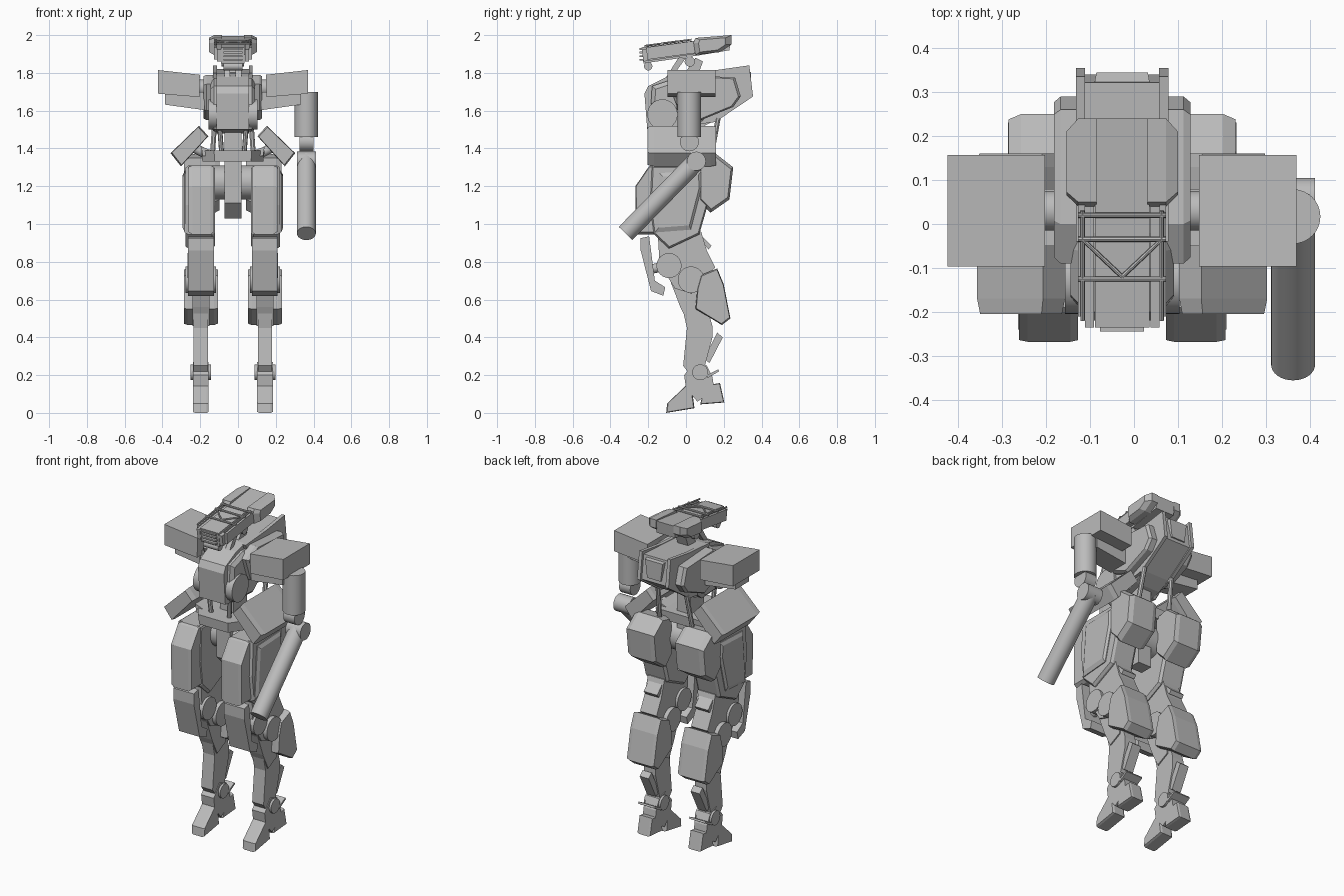
import bpy, bmesh, math
from mathutils import Vector

CX = -0.027  # body centre line (the single arm shifts the bounds)
grey = bpy.data.materials.new("neutral grey")
grey.diffuse_color = (0.5, 0.5, 0.5, 1)


def finish(name, bm, mirror):
    bmesh.ops.recalc_face_normals(bm, faces=bm.faces)
    me = bpy.data.meshes.new(name)
    bm.to_mesh(me)
    bm.free()
    me.materials.append(grey)
    ob = bpy.data.objects.new(name, me)
    ob.location.x = CX
    bpy.context.collection.objects.link(ob)
    if mirror:
        ob.modifiers.new("mirror", 'MIRROR')
    return ob


def loft(name, pts, sections, axis='x', mirror=False):
    """Profile swept along an axis; each section is (position, scale)."""
    bm = bmesh.new()
    ca = sum(p[0] for p in pts) / len(pts)
    cb = sum(p[1] for p in pts) / len(pts)
    rings = []
    for pos, s in sections:
        ring = []
        for a, b in pts:
            a, b = ca + (a - ca) * s, cb + (b - cb) * s
            co = {'x': (pos, a, b), 'y': (a, pos, b), 'z': (a, b, pos)}[axis]
            ring.append(bm.verts.new(co))
        rings.append(ring)
    n = len(pts)
    for r, q in zip(rings, rings[1:]):
        for i in range(n):
            j = (i + 1) % n
            bm.faces.new((r[i], r[j], q[j], q[i]))
    bm.faces.new(rings[0])
    bm.faces.new(rings[-1])
    return finish(name, bm, mirror)


def slab(name, pts, x0, x1, mirror=False, axis='x'):
    return loft(name, pts, [(x0, 1), (x1, 1)], axis, mirror)


def box(name, x, y, z, mirror=False):
    return slab(name, [(y[0], z[0]), (y[1], z[0]), (y[1], z[1]), (y[0], z[1])], x[0], x[1], mirror)


def rod(name, p, q, r, mirror=False, seg=32):
    p, q = Vector(p), Vector(q)
    bm = bmesh.new()
    bmesh.ops.create_cone(bm, cap_ends=True, segments=seg, radius1=r, radius2=r, depth=(q - p).length)
    rot = (q - p).to_track_quat('Z', 'Y')
    for v in bm.verts:
        v.co = rot @ v.co + (p + q) / 2
    ob = finish(name, bm, mirror)
    if seg > 8:
        bpy.ops.object.select_all(action='DESELECT')
        bpy.context.view_layer.objects.active = ob
        ob.select_set(True)
        bpy.ops.object.shade_smooth_by_angle(angle=math.radians(30))
    return ob


def disc(name, y, z, r, x0, x1, mirror=True):
    return rod(name, (x0, y, z), (x1, y, z), r, mirror)


# Head: tilted sensor block, side rails, rear hood and cage
slab("head_core", [(-.235, 1.935), (-.225, 1.85), (.05, 1.89), (.23, 1.92), (.24, 1.995), (.04, 1.97)], -.062, .062)
slab("head_rail", [(-.235, 1.925), (-.225, 1.86), (.05, 1.90), (.05, 1.96)], .064, .085, True)
slab("head_outer_rail", [(-.21, 1.935), (-.205, 1.87), (.05, 1.905), (.05, 1.97)], .085, .1, True)
loft("hood_pod", [(.04, 1.96), (.05, 1.895), (.18, 1.91), (.24, 1.95), (.24, 2.0), (.05, 1.985)],
     [(.058, 1), (.1, 1), (.127, .72)], mirror=True)
for y in (.02, -.035, -.125):
    z = 1.972 + y * .13
    rod("cage_bar", (-.1, y, z), (.1, y, z), .006, seg=8)
rod("cage_brace", (.09, -.035, 1.968), (0, -.12, 1.957), .005, True, 8)
rod("cage_side", (.09, .03, 1.976), (.09, -.22, 1.943), .005, True, 8)
for i in range(4):
    z = 1.865 + i * .019
    box("face_louver", (-.05, .05), (-.245, -.22), (z, z + .009))
disc("chin_roller", -.2, 1.835, .022, -.05, .05, False)
disc("neck_pivot", .02, 1.86, .027, -.06, .06, False)
slab("neck", [(-.11, 1.77), (-.08, 1.77), (.0, 1.88), (-.04, 1.88)], .015, .045, True)
slab("neck_rear", [(-.02, 1.78), (.06, 1.78), (.09, 1.86), (.05, 1.88)], -.035, .035)

# Torso
slab("chest_core", [(-.2, 1.73), (-.22, 1.69), (-.205, 1.50), (-.03, 1.48), (.08, 1.51), (.155, 1.55),
                    (.34, 1.675), (.322, 1.82), (.15, 1.81), (-.02, 1.80), (-.1, 1.78)], -.086, .086)
loft("chest_side", [(-.18, 1.73), (-.19, 1.56), (-.16, 1.5), (.03, 1.49), (.1, 1.55), (.1, 1.76), (-.06, 1.77)],
     [(.08, 1), (.1, 1), (.118, .85)], mirror=True)
disc("chest_disc", -.125, 1.58, .08, .08, .13)
slab("back_rail", [(-.04, 1.80), (.16, 1.815), (.335, 1.84), (.355, 1.675), (.155, 1.54), (.08, 1.53)], .084, .105, True)
loft("back_pod", [(-.09, 1.74), (.0, 1.79), (.26, 1.775), (.29, 1.675), (.25, 1.62), (.08, 1.55), (-.04, 1.6)],
     [(.1, 1), (.14, 1), (.155, .93)], mirror=True)
loft("back_hatch", [(-.065, 1.81), (.065, 1.81), (.05, 1.69), (-.05, 1.69)], [(.31, 1), (.345, .9)], 'y')
rod("front_waist_strut", (.07, -.14, 1.51), (.06, -.13, 1.38), .013, True, 8)
rod("rear_waist_strut", (.095, .17, 1.56), (.11, .13, 1.34), .014, True, 8)

# Waist and pelvis
loft("belt", [(-.16, .1), (-.168, -.1), (-.1, -.2), (.1, -.2), (.168, -.1), (.16, .1)], [(1.33, .96), (1.39, 1)], 'z')
slab("belt_end", [(.1, 1.385), (.168, 1.41), (.16, 1.36), (.1, 1.36)], -.13, .06, True, 'y')
box("spine", (-.045, .045), (-.07, .06), (1.18, 1.55))
slab("crotch", [(-.1, 1.33), (.06, 1.33), (.06, 1.03), (-.02, 1.03), (-.1, 1.11)], -.045, .045)
disc("hip_axle", 0, 1.22, .09, -.12, .12, False)
loft("hip_panel", [(.33, 1.375), (.18, 1.52), (.13, 1.465), (.275, 1.305)],
     [(-.205, .93), (-.17, 1), (.13, 1), (.16, .95)], 'y', True)
rod("hip_panel_link", (.12, 0, 1.36), (.22, 0, 1.41), .025, True)

# Shoulders
slab("shoulder_box", [(.397, 1.815), (.397, 1.69), (.178, 1.672), (.175, 1.79)], -.097, .157, True, 'y')
slab("shoulder_stub", [(.36, 1.70), (.36, 1.632), (.15, 1.603), (.15, 1.70)], -.05, .08, True, 'y')
disc("shoulder_axle", .03, 1.72, .045, .1, .2)

# Single arm
A = .389
rod("upper_arm", (A, .017, 1.46), (A, .017, 1.70), .062)
disc("elbow", .018, 1.435, .05, A - .037, A + .037, False)
disc("forearm_joint", .055, 1.333, .05, A - .05, A + .05, False)
rod("forearm", (A, .062, 1.34), (A, -.32, .95), .05)

# Thigh armour
loft("thigh_armour", [(-.18, 1.31), (.09, 1.31), (.115, 1.10), (.07, .945), (-.09, .87), (-.17, .945), (-.19, 1.1)],
     [(.095, .93), (.11, 1), (.235, 1), (.25, .95)], mirror=True)
loft("thigh_panel", [(-.14, 1.27), (.08, 1.28), (.085, 1.2), (.025, .97), (-.165, .955)],
     [(.24, 1), (.255, 1), (.266, .86)], mirror=True)
loft("front_skirt", [(-.19, 1.31), (-.14, 1.31), (-.15, .945), (-.265, .945), (-.268, 1.2), (-.2, 1.3)],
     [(.1, .94), (.118, 1), (.215, 1), (.235, .94)], mirror=True)
loft("rear_skirt", [(.07, 1.35), (.16, 1.37), (.25, 1.30), (.23, 1.13), (.13, 1.06), (.07, 1.12)],
     [(.07, .92), (.095, 1), (.23, 1), (.258, .88)], mirror=True)
slab("thigh_frame", [(.05, .945), (.07, .95), (.135, .885), (.12, .865)], .125, .215, True)

# Knee
slab("lower_thigh", [(-.15, .96), (.08, .96), (.11, .86), (.155, .77), (.08, .70), (.03, .63), (-.06, .66),
                     (-.14, .79)], .115, .225, True)
disc("upper_knee_disc", -.09, .78, .066, .1, .24)
disc("lower_knee_disc", .027, .705, .07, .09, .25)
loft("knee_plate", [(-.24, .925), (-.195, .935), (-.165, .70), (-.11, .665), (-.12, .62), (-.185, .645), (-.24, .86)],
     [(.1, 1), (.237, 1)], mirror=True)
rod("knee_plate_link", (.17, -.19, .76), (.17, -.09, .78), .025, True)

# Shin and calf
slab("knee_fork", [(-.08, .69), (.03, .74), (.1, .66), (.1, .5), (.02, .46), (-.03, .56)], .125, .215, True)
slab("shin", [(-.03, .6), (.1, .6), (.14, .46), (.14, .4), (.1, .25), (.03, .19), (-.015, .25), (.005, .45)],
     .132, .208, True)
loft("calf_armour", [(.08, .73), (.165, .765), (.2, .68), (.235, .5), (.19, .465), (.05, .55), (.06, .66)],
     [(.08, .95), (.1, 1), (.24, 1), (.26, .95)], mirror=True)
slab("calf_piston", [(.165, .425), (.195, .40), (.125, .265), (.095, .285)], .14, .2, True)

# Ankle and foot
slab("ankle_guard", [(-.01, .2), (.05, .27), (.11, .25), (.14, .19), (.15, .12), (.06, .06), (0, .13)], .128, .212, True)
disc("ankle_disc", .075, .215, .042, .115, .225)
slab("ankle_spur", [(.11, .20), (.17, .23), (.175, .22), (.115, .185)], .115, .225, True)
loft("toe", [(-.105, 0), (-.1, .05), (0, .145), (.03, .135), (.045, .025)],
     [(.128, .93), (.14, 1), (.2, 1), (.212, .93)], mirror=True)
loft("heel", [(.075, .045), (.1, .145), (.18, .158), (.203, .055)],
     [(.128, .93), (.14, 1), (.2, 1), (.212, .93)], mirror=True)
